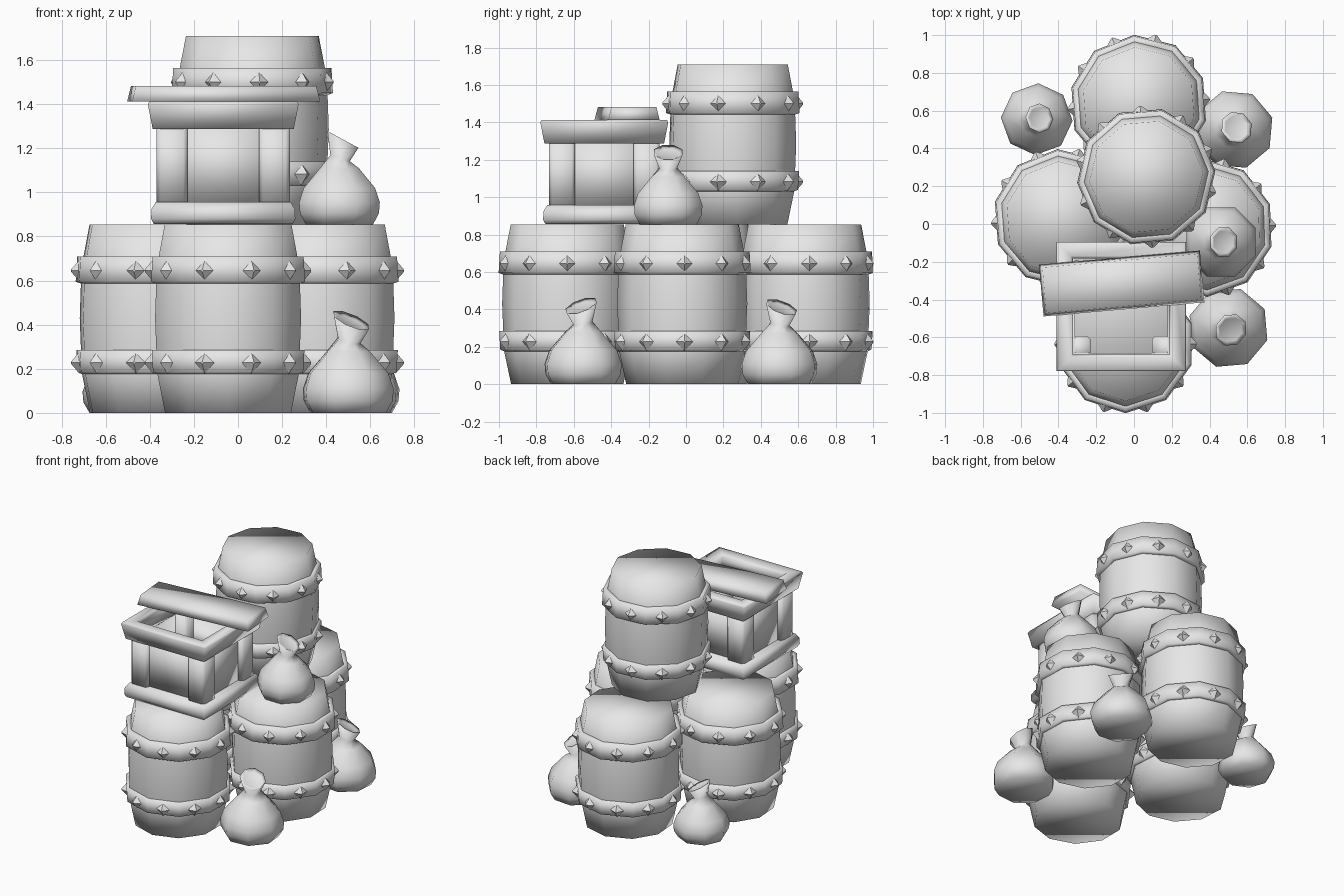
import bpy, bmesh, math
from mathutils import Vector, Matrix

if "Cube" in bpy.data.objects:
    bpy.data.objects.remove(bpy.data.objects["Cube"])

grey = bpy.data.materials.new("plain_grey")
grey.diffuse_color = (0.8, 0.8, 0.8, 1)
grey.use_nodes = True
grey.node_tree.nodes["Principled BSDF"].inputs["Base Color"].default_value = grey.diffuse_color


def finish(name, bm, loc=(0, 0, 0), rot=0.0, smooth=True):
    bmesh.ops.recalc_face_normals(bm, faces=bm.faces[:])
    me = bpy.data.meshes.new(name)
    bm.to_mesh(me)
    bm.free()
    me.materials.append(grey)
    for p in me.polygons:
        p.use_smooth = smooth
    ob = bpy.data.objects.new(name, me)
    ob.location = loc
    ob.rotation_euler = (0, 0, rot)
    bpy.context.collection.objects.link(ob)
    return ob


def lathe(profile, n, start=0.0, ring=False):
    """Turn (radius, z) points; ring closes the loop, otherwise both ends are capped."""
    bm = bmesh.new()
    rows = [[bm.verts.new((r * math.cos(start + i * math.tau / n),
                           r * math.sin(start + i * math.tau / n), z)) for i in range(n)]
            for r, z in profile]
    pairs = list(zip(rows, rows[1:]))
    if ring:
        pairs.append((rows[-1], rows[0]))
    else:
        bm.faces.new(rows[0][::-1])
        bm.faces.new(rows[-1])
    for a, b in pairs:
        for i in range(n):
            j = (i + 1) % n
            bm.faces.new((a[i], a[j], b[j], b[i]))
    return bm


# Barrels: ten-sided staves, two hoops and a rivet on every hoop face
SIDES = 10


def barrel(name, x, y, z, turn):
    a = math.radians(turn)
    finish(name + "_staves", lathe([(0.30, 0), (0.338, 0.18), (0.348, 0.43),
                                    (0.34, 0.66), (0.302, 0.855)], SIDES), (x, y, z), a)
    for tag, lo, hi, r0, r1 in (("lower", 0.17, 0.285, 0.358, 0.364),
                                ("upper", 0.58, 0.71, 0.367, 0.360)):
        finish(f"{name}_{tag}_hoop", lathe([(0.325, lo), (r0, lo + 0.015), (r1, hi), (0.31, hi)],
                                           SIDES, ring=True), (x, y, z), a)
        bm = bmesh.new()
        for i in range(SIDES):
            ang = (i + 0.5) * math.tau / SIDES
            m = (Matrix.Rotation(ang, 4, 'Z')
                 @ Matrix.Translation((0.358, 0, (lo + hi) / 2))
                 @ Matrix.Rotation(math.pi / 2, 4, 'Y'))
            bmesh.ops.create_cone(bm, cap_ends=True, segments=4, radius1=0.05,
                                  radius2=0.006, depth=0.038, matrix=m)
        finish(f"{name}_{tag}_rivets", bm, (x, y, z), a, smooth=False)


barrel("left_barrel", -0.38, 0.03, 0, 94)
barrel("right_barrel", 0.375, -0.02, 0, 92)
barrel("front_barrel", -0.045, -0.635, 0, 90)
barrel("back_barrel", 0.025, 0.635, 0, 94)
barrel("top_barrel", 0.065, 0.25, 0.855, 77)


# Tied sacks with a tilted open neck
def sack(name, x, y, z, scale, turn):
    bm = lathe([(0.165, 0), (0.194, 0.05), (0.198, 0.10), (0.175, 0.165), (0.095, 0.255),
                (0.05, 0.30), (0.082, 0.385), (0.06, 0.375)], 8, math.pi / 8)
    for v in bm.verts:
        if v.co.z > 0.28:
            k = 0.5 if v.co.z > 0.33 else 0.3
            v.co.z -= k * v.co.x
            v.co.x += (v.co.z - 0.28) * 0.15
    bmesh.ops.scale(bm, vec=Vector((scale,) * 3), verts=bm.verts[:])
    finish(name, bm, (x, y, z), math.radians(turn))


sack("upper_sack", 0.46, -0.095, 0.855, 1.0, 0)
sack("front_sack", 0.50, -0.55, 0, 1.09, -40)
sack("back_right_sack", 0.53, 0.50, 0, 1.07, 40)
sack("back_left_sack", -0.515, 0.555, 0, 0.96, 20)

# Crate: base, rim, recessed walls and corner posts, all square
CX, CY = -0.067, -0.437
Q = math.pi / 4


def square(name, profile, ring=False):
    finish(name, lathe([(h * math.sqrt(2), z) for h, z in profile], 4, Q, ring), (CX, CY, 0))


square("crate_base", [(0.315, 0.857), (0.327, 0.88), (0.325, 0.925), (0.305, 0.957)])
square("crate_rim", [(0.32, 1.288), (0.342, 1.40), (0.335, 1.412), (0.268, 1.412),
                     (0.255, 1.39), (0.255, 1.288)], True)
square("crate_walls", [(0.265, 0.95), (0.265, 1.30), (0.245, 1.30), (0.245, 0.95)], True)


def box(name, size, loc, bevel, rot=0.0, taper=1.0):
    bm = bmesh.new()
    bmesh.ops.create_cube(bm, size=1)
    for v in bm.verts:
        t = taper if v.co.z > 0 else 1.0
        v.co = Vector((v.co.x * size[0], v.co.y * size[1], v.co.z * size[2]))
        if t != 1.0:
            inset = (1 - t) * size[1] / 2
            v.co.x -= math.copysign(inset, v.co.x)
            v.co.y -= math.copysign(inset, v.co.y)
    edges = [e for e in bm.edges
             if abs(e.verts[0].co.z - e.verts[1].co.z) > 0.02] if bevel else []
    if edges:
        bmesh.ops.bevel(bm, geom=edges, offset=bevel, segments=1, affect='EDGES')
    return finish(name, bm, loc, rot)


for sx, nx in ((-1, "left"), (1, "right")):
    for sy, ny in ((-1, "front"), (1, "back")):
        box(f"crate_{ny}_{nx}_post", (0.14, 0.14, 0.35),
            (CX + sx * 0.232, CY + sy * 0.226, 1.122), 0.018)

# Loose lid plank lying askew across the crate
box("lid_plank", (0.855, 0.275, 0.07), (-0.065, -0.315, 1.447), 0, math.radians(5), 0.88)
